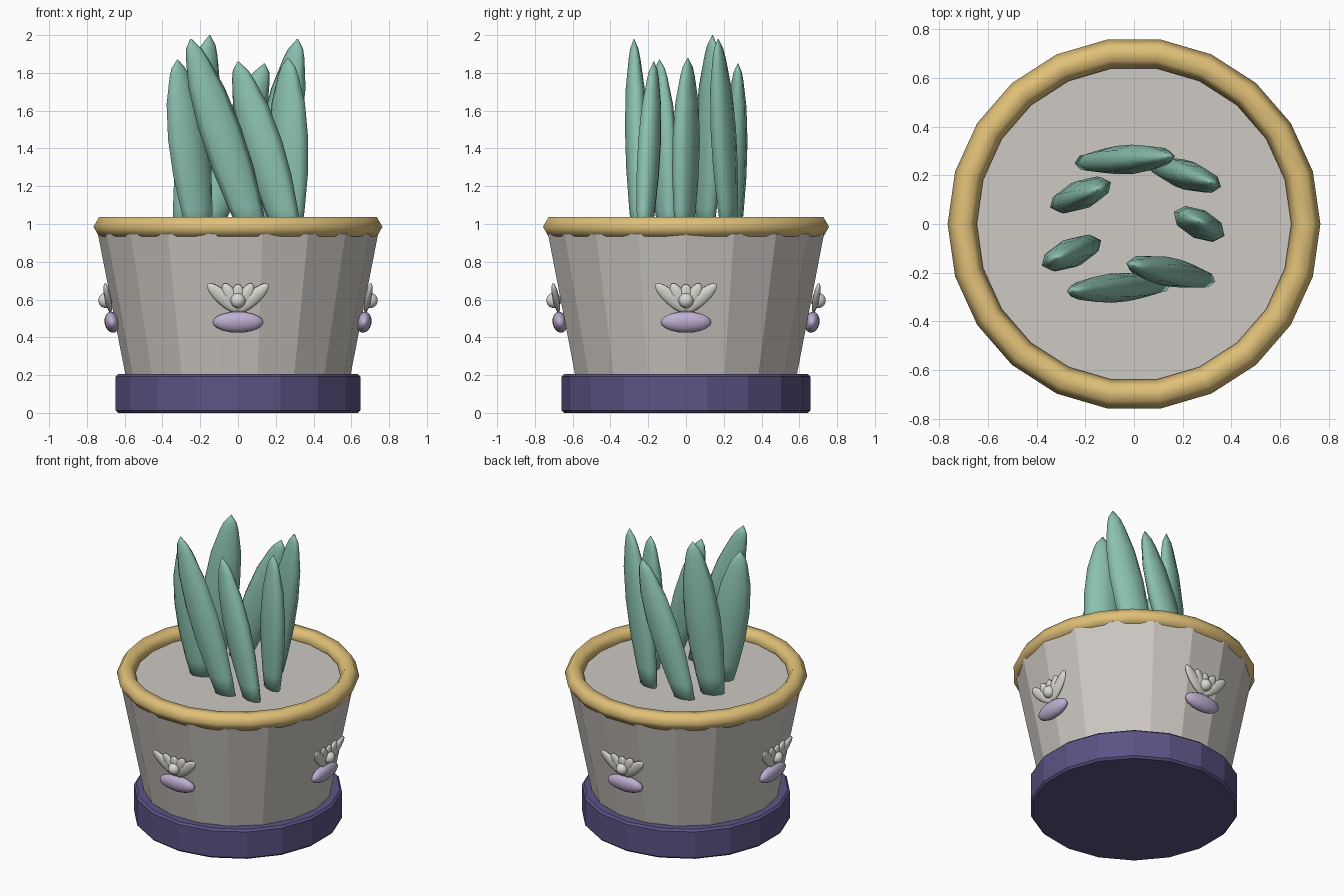
import bpy
import bmesh
from math import cos, sin, pi, radians
from mathutils import Matrix, Vector

cube = bpy.data.objects.get("Cube")
if cube:
    bpy.data.objects.remove(cube, do_unlink=True)


def material(name, r, g, b):
    """Flat material from 0-255 display values, stored as linear."""
    lin = [((c / 255 + 0.055) / 1.055) ** 2.4 for c in (r, g, b)] + [1.0]
    m = bpy.data.materials.new(name)
    m.use_nodes = True
    m.diffuse_color = lin
    m.node_tree.nodes["Principled BSDF"].inputs["Base Color"].default_value = lin
    return m


CLAY = material("clay grey", 205, 200, 194)
GOLD = material("rim gold", 224, 192, 120)
INDIGO = material("saucer indigo", 92, 83, 132)
GREEN = material("leaf green", 138, 192, 175)
IVORY = material("petal ivory", 220, 218, 211)
LILAC = material("lilac", 190, 175, 210)


def finish(name, bm, mat, smooth=False):
    bmesh.ops.recalc_face_normals(bm, faces=bm.faces)
    for f in bm.faces:
        f.smooth = smooth
    mesh = bpy.data.meshes.new(name)
    bm.to_mesh(mesh)
    bm.free()
    mesh.materials.append(mat)
    ob = bpy.data.objects.new(name, mesh)
    bpy.context.collection.objects.link(ob)
    return ob


def loft(rings, closed=False):
    """Skin a list of point rings; cap both ends unless closed."""
    bm = bmesh.new()
    loops = [[bm.verts.new(p) for p in ring] for ring in rings]
    n = len(loops[0])
    pairs = list(zip(loops, loops[1:]))
    if closed:
        pairs.append((loops[-1], loops[0]))
    else:
        bm.faces.new(loops[0])
        bm.faces.new(loops[-1])
    for a, b in pairs:
        for i in range(n):
            j = (i + 1) % n
            bm.faces.new((a[i], a[j], b[j], b[i]))
    return bm


def lathe(profile, sides, start=0.0, closed=False):
    angles = [start + 2 * pi * i / sides for i in range(sides)]
    return loft([[(r * cos(a), r * sin(a), z) for a in angles]
                 for r, z in profile], closed)


def ball(radii, matrix, u=16, v=10):
    bm = bmesh.new()
    bmesh.ops.create_uvsphere(bm, u_segments=u, v_segments=v, radius=1,
                              matrix=matrix @ Matrix.Diagonal((*radii, 1)))
    return bm


# Saucer and tapered pot, turned half a facet from each other
finish("saucer", lathe([(0.645, 0), (0.658, 0.013), (0.658, 0.192), (0.645, 0.205)],
                       18, pi / 2), INDIGO)
finish("pot", lathe([(0.58, 0.12), (0.742, 0.948), (0.725, 0.968)], 18), CLAY)

# Chunky ring around the lip
ring = [(0.705 + 0.06 * cos(k * pi / 3), 0.985 + 0.06 * sin(k * pi / 3)) for k in range(6)]
finish("rim", lathe(ring, 22, 0, True), GOLD, True)


# Leaves: base x, base y, tip x, tip y, tip height, turn in degrees
def leaf(name, bx, by, tx, ty, tz, turn):
    base, tip = Vector((bx, by, 0.93)), Vector((tx, ty, tz))
    spin = Matrix.Rotation(radians(turn), 3, "Z")
    rings = []
    for t, w in ((0, 0.07), (0.15, 0.092), (0.35, 0.112), (0.55, 0.115),
                 (0.75, 0.097), (0.9, 0.06), (0.95, 0.042), (1, 0.003)):
        mid = base.lerp(tip, t)
        rings.append([mid + spin @ Vector((w * cos(k * pi / 4), 0.52 * w * sin(k * pi / 4), 0))
                      for k in range(8)])
    finish(name, loft(rings), GREEN, True)


leaf("leaf_front", 0.09, -0.25, -0.25, -0.275, 1.98, 5)
leaf("leaf_front_left", 0.27, -0.22, 0.0, -0.17, 1.86, -14)
leaf("leaf_left", 0.27, -0.01, 0.265, 0.01, 1.88, -25)
leaf("leaf_back_left", 0.12, 0.23, 0.315, 0.17, 1.98, -20)
leaf("leaf_back", -0.18, 0.255, 0.14, 0.275, 1.85, 5)
leaf("leaf_back_right", -0.28, 0.1, -0.15, 0.14, 2.0, 25)
leaf("leaf_front_right", -0.2, -0.1, -0.32, -0.14, 1.87, 25)


# Flower ornament, repeated on four sides of the pot
def ornament(side, angle):
    turn = Matrix.Rotation(angle, 4, "Z")
    tilt = Matrix.Rotation(radians(11), 4, "X")

    def place(x, out, z):
        return turn @ Matrix.Translation((x, -out, z))

    finish(side + "_flower_base",
           ball((0.135, 0.04, 0.056), place(0, 0.667, 0.48) @ tilt), LILAC, True)
    finish(side + "_flower_bead", ball((0.04, 0.04, 0.04), place(0, 0.7, 0.595)), IVORY, True)
    for i, (lean, length) in enumerate(((-47, 0.22), (-26, 0.17), (0, 0.15),
                                        (26, 0.17), (47, 0.22))):
        m = (place(0, 0.675, 0.535) @ tilt @ Matrix.Rotation(radians(lean), 4, "Y")
             @ Matrix.Translation((0, 0, length / 2)))
        finish(f"{side}_petal_{i + 1}", ball((0.038, 0.018, length / 2), m, 10, 8), IVORY, True)


for k, side in enumerate(("front", "left", "back", "right")):
    ornament(side, k * pi / 2)
